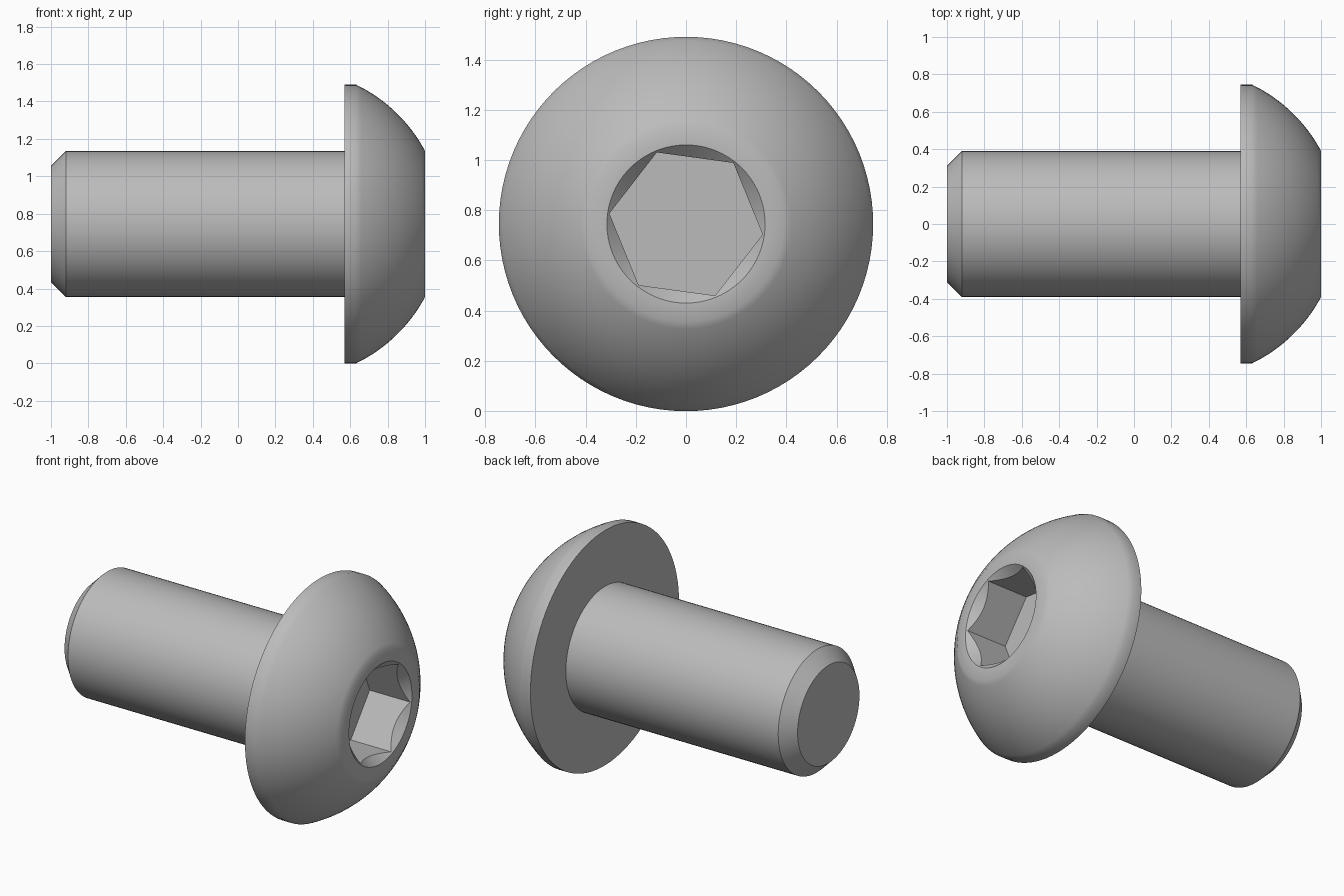
import bpy, bmesh, math

if "Cube" in bpy.data.objects:
    bpy.data.objects.remove(bpy.data.objects["Cube"])

N = 96                       # steps around the axis (multiple of 6)
AXIS_Z = 0.745
TURN = math.radians(-7.8)    # rotation of the hex socket
HEX_R, MOUTH_R, FLOOR_X = 0.308, 0.315, 0.71


def hex_radius(a):
    """Distance from axis to the hexagon side, a measured from a corner."""
    return HEX_R * math.cos(math.pi / 6) / math.cos(a % (math.pi / 3) - math.pi / 6)


# Shank with chamfered tip, then the underside and rim of the head
profile = [(-1, 0.31), (-0.92, 0.39), (0.57, 0.39), (0.57, 0.745)]

# Domed head: arc centred on the axis, ending at the flat ring
CX, R = 0.27, 0.828
a0, a1 = math.atan2(0.745, 0.36), math.atan2(0.39, 0.73)
for i in range(17):
    t = a0 + (a1 - a0) * i / 16
    profile.append((CX + R * math.cos(t), R * math.sin(t)))
profile.append((1, MOUTH_R))

rings = [lambda a, p=p: p for p in profile]
# Hex socket: 45 degree countersink scallops, then straight walls to the floor
rings.append(lambda a: (1 - (MOUTH_R - hex_radius(a)), hex_radius(a)))
rings.append(lambda a: (FLOOR_X, hex_radius(a)))

bm = bmesh.new()
loops = []
for ring in rings:
    loop = []
    for k in range(N):
        a = 2 * math.pi * k / N
        x, r = ring(a)
        loop.append(bm.verts.new((x, r * math.cos(a + TURN), AXIS_Z + r * math.sin(a + TURN))))
    loops.append(loop)
for lo, hi in zip(loops, loops[1:]):
    for k in range(N):
        j = (k + 1) % N
        bm.faces.new((lo[k], lo[j], hi[j], hi[k]))
bm.faces.new(loops[0])       # shank tip
bm.faces.new(loops[-1])      # socket floor
bmesh.ops.recalc_face_normals(bm, faces=bm.faces)

mesh = bpy.data.meshes.new("button_head_screw")
bm.to_mesh(mesh)
bm.free()
screw = bpy.data.objects.new("button_head_screw", mesh)
bpy.context.collection.objects.link(screw)

steel = bpy.data.materials.new("grey steel")
steel.diffuse_color = (0.5, 0.5, 0.5, 1)
steel.use_nodes = True
steel.node_tree.nodes["Principled BSDF"].inputs["Base Color"].default_value = steel.diffuse_color
mesh.materials.append(steel)

bpy.context.view_layer.objects.active = screw
screw.select_set(True)
bpy.ops.object.shade_smooth_by_angle(angle=math.radians(30))
